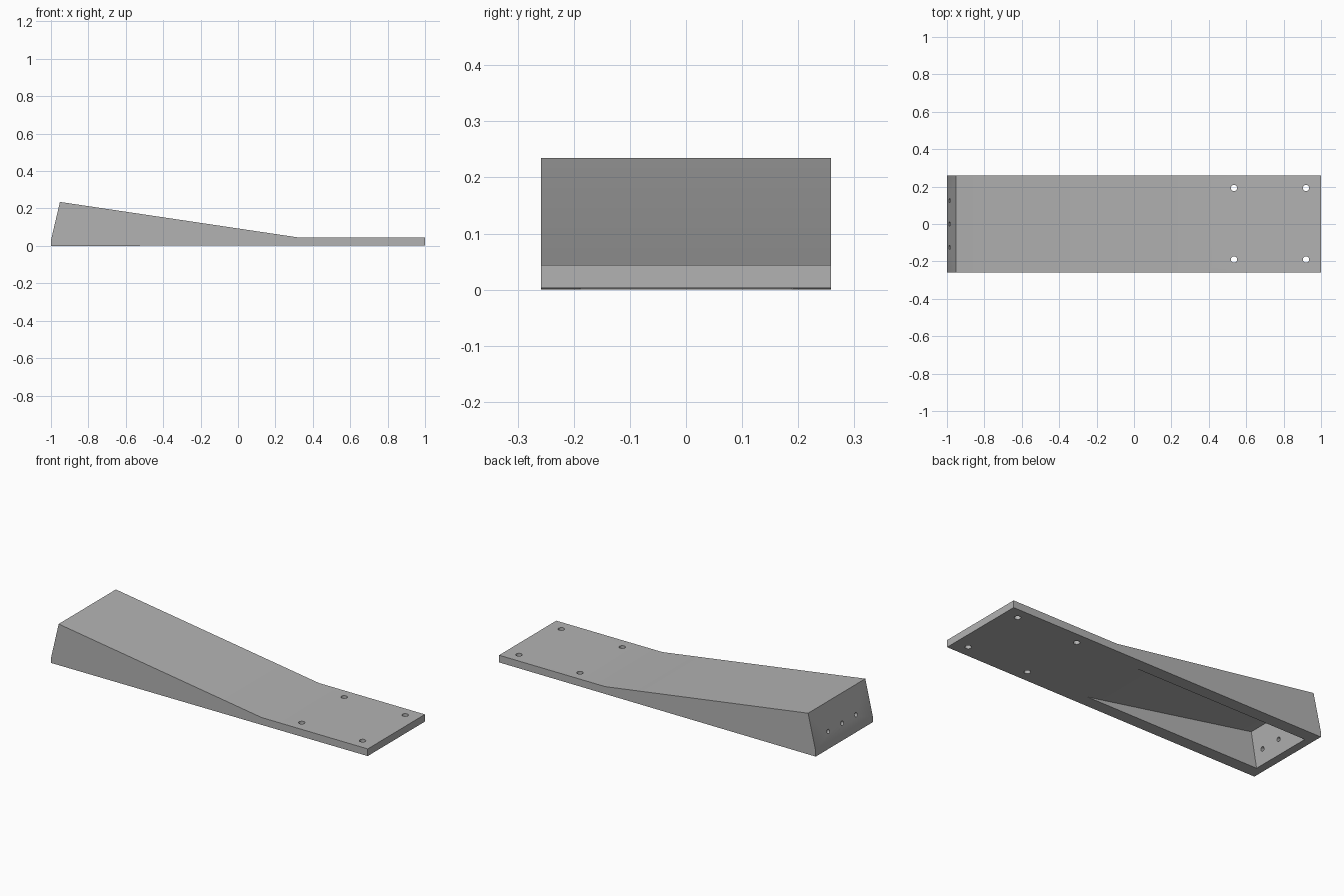
import bpy, bmesh, math
from mathutils import Vector

if "Cube" in bpy.data.objects:
    bpy.data.objects.remove(bpy.data.objects["Cube"])

grey = bpy.data.materials.new("plain_grey")
grey.diffuse_color = (0.45, 0.45, 0.45, 1)
grey.use_nodes = True
grey.node_tree.nodes["Principled BSDF"].inputs["Base Color"].default_value = grey.diffuse_color


def prism(name, profile, half_width):
    """Extrude an x-z profile symmetrically along y."""
    bm = bmesh.new()
    base = bm.faces.new([bm.verts.new((x, -half_width, z)) for x, z in profile])
    ext = bmesh.ops.extrude_face_region(bm, geom=[base])
    moved = [v for v in ext["geom"] if isinstance(v, bmesh.types.BMVert)]
    bmesh.ops.translate(bm, verts=moved, vec=(0, 2 * half_width, 0))
    bmesh.ops.recalc_face_normals(bm, faces=bm.faces)
    mesh = bpy.data.meshes.new(name)
    bm.to_mesh(mesh)
    bm.free()
    obj = bpy.data.objects.new(name, mesh)
    bpy.context.collection.objects.link(obj)
    mesh.materials.append(grey)
    return obj


def drill(name, centre, radius, depth, direction):
    """Round cutter along a direction."""
    rot = Vector(direction).to_track_quat('Z', 'Y').to_euler()
    bpy.ops.mesh.primitive_cylinder_add(vertices=16, radius=radius, depth=depth,
                                        location=centre, rotation=rot)
    obj = bpy.context.object
    obj.name = name
    obj.data.materials.append(grey)
    return obj


# wedge with a flat mounting tongue and a leaning end wall
wedge = prism("wedge_body", [(-1, 0), (-1, 0.03), (-0.952, 0.235), (0.33, 0.044),
                             (1, 0.044), (1, 0.003)], 0.258)

# tapered pocket in the underside
slope = 0.183
cutters = [prism("pocket_cutter", [(-0.958, -0.02), (-0.92, 0.197),
                                   (0.155 + 0.02 / slope, -0.02)], 0.187)]

# screw holes through the tongue
for x in (0.535, 0.92):
    for y in (-0.19, 0.193):
        cutters.append(drill("screw_cutter", (x, y, 0.02), 0.017, 0.2, (0, 0, 1)))

# cable holes through the end wall, square to its slope
for y in (-0.125, 0, 0.125):
    cutters.append(drill("cable_cutter", (-0.96, y, 0.083), 0.012, 0.12, (-0.205, 0, 0.048)))

for cutter in cutters:
    mod = wedge.modifiers.new("cut", 'BOOLEAN')
    mod.operation = 'DIFFERENCE'
    mod.solver = 'EXACT'
    mod.object = cutter
    bpy.context.view_layer.objects.active = wedge
    bpy.ops.object.modifier_apply(modifier=mod.name)
    bpy.data.objects.remove(cutter, do_unlink=True)

# smooth hole walls, crisp edges elsewhere
bpy.ops.object.select_all(action='DESELECT')
wedge.select_set(True)
bpy.context.view_layer.objects.active = wedge
bpy.ops.object.shade_smooth_by_angle(angle=math.radians(25))
